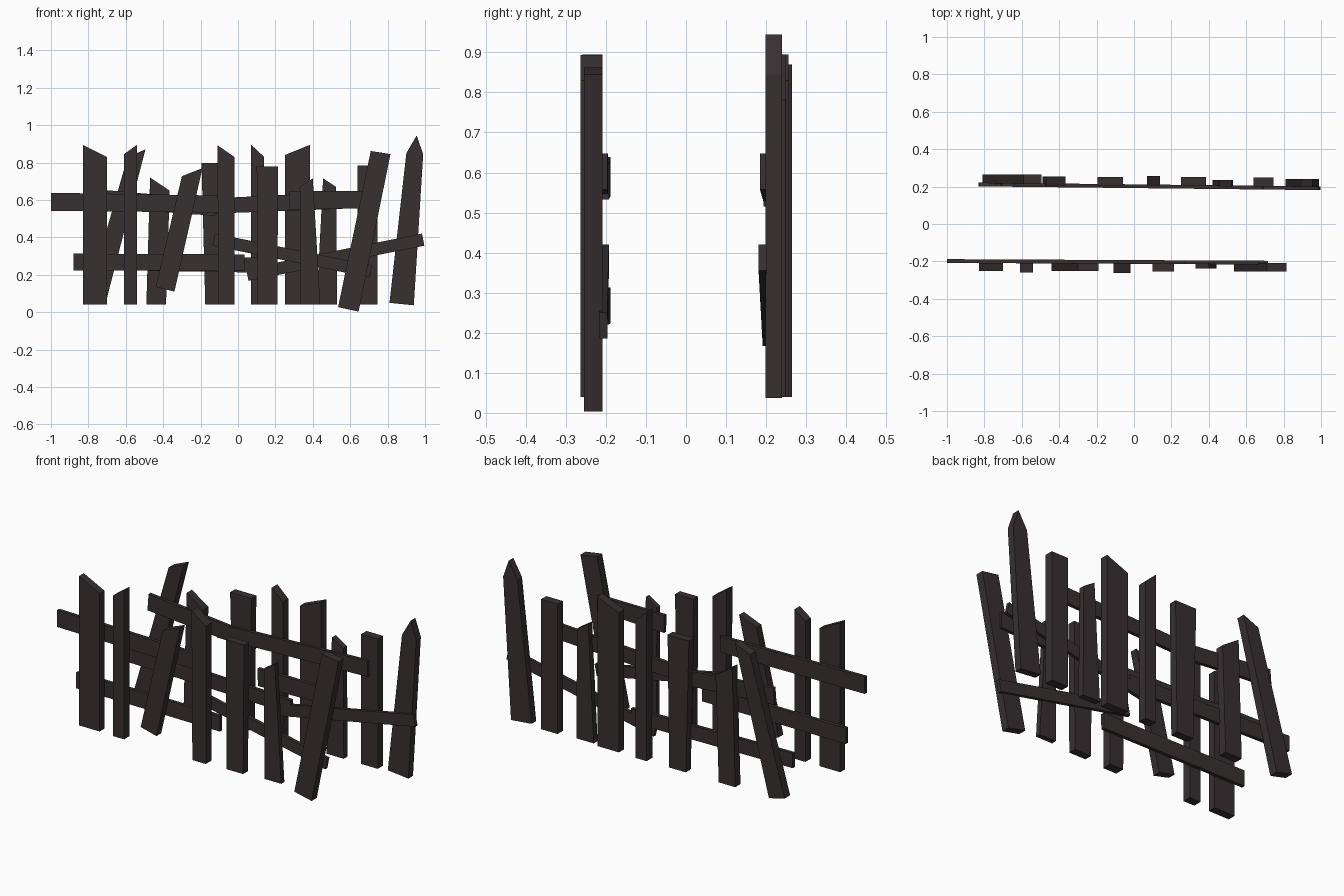
import bpy, bmesh

if "Cube" in bpy.data.objects:
    bpy.data.objects.remove(bpy.data.objects["Cube"])

wood = bpy.data.materials.new("dark_brown_wood")
wood.diffuse_color = (0.040, 0.029, 0.031, 1)
wood.use_nodes = True
wood.node_tree.nodes["Principled BSDF"].inputs["Base Color"].default_value = wood.diffuse_color


def board(name, pts, y0a, y1a, tilt=0.0):
    """Extrude an x-z outline from y0a to y1a; tilt shifts y with x."""
    bm = bmesh.new()
    front = [bm.verts.new((x, y0a + tilt * x, z)) for x, z in pts]
    back = [bm.verts.new((x, y1a + tilt * x, z)) for x, z in pts]
    bm.faces.new(front)
    bm.faces.new(back[::-1])
    n = len(pts)
    for i in range(n):
        j = (i + 1) % n
        bm.faces.new((front[i], back[i], back[j], front[j]))
    bmesh.ops.recalc_face_normals(bm, faces=bm.faces)
    me = bpy.data.meshes.new(name)
    bm.to_mesh(me)
    bm.free()
    me.materials.append(wood)
    bpy.context.collection.objects.link(bpy.data.objects.new(name, me))


def upright(l, r, zl, zr):
    """Straight picket outline with a slanted top."""
    return [(l, .04), (r, .04), (r, zr), (l, zl)]


def rail(name, x0, z0, x1, z1, h0, h1, y, tilt):
    """Horizontal plank between two centre points."""
    s = (z1 - z0) / (x1 - x0)
    pts = [(x0 + s * h0 / 2, z0 - h0 / 2), (x1 + s * h1 / 2, z1 - h1 / 2),
           (x1 - s * h1 / 2, z1 + h1 / 2), (x0 - s * h0 / 2, z0 + h0 / 2)]
    board(name, pts, y - .010, y + .010, tilt)


# Front fence pickets: outline, outer y
front = [
    (upright(-.83, -.70, .895, .83), -.252),
    (upright(-.61, -.54, .845, .895), -.258),
    ([(-.44, .135), (-.34, .11), (-.19, .77), (-.30, .727)], -.252),
    ([(-.105, .04), (-.02, .04), (-.02, .83), (-.11, .893)], -.263),
    ([(.105, .04), (.21, .04), (.215, .78), (.10, .78)], -.253),
    ([(.335, .04), (.44, .04), (.40, .715), (.33, .67)], -.238),
    ([(.535, .027), (.645, .003), (.815, .845), (.71, .862)], -.255),
]
for i, (pts, y) in enumerate(front):
    board(f"front_picket_{i + 1}", pts, y, -.209)

# Back fence pickets: outline, inner y, outer y
back = [
    ([(-.81, .065), (-.71, .04), (-.495, .87), (-.59, .83)], .215, .264),
    ([(-.49, .04), (-.385, .04), (-.365, .65), (-.47, .72)], .207, .254),
    ([(-.175, .04), (-.07, .04), (-.06, .797), (-.195, .797)], .207, .252),
    (upright(.07, .14, .895, .83), .205, .256),
    (upright(.25, .385, .84, .895), .203, .25),
    ([(.42, .04), (.53, .04), (.525, .67), (.455, .715)], .20, .235),
    ([(.64, .04), (.745, .04), (.745, .783), (.64, .783)], .20, .248),
    ([(.81, .05), (.94, .037), (.99, .845), (.955, .945), (.90, .85)],
     .198, .24),
]
for i, (pts, y0, y1) in enumerate(back):
    board(f"back_picket_{i + 1}", pts, y0, y1)

# Front fence rails, on the inner side
for n, a in (("upper_left", (-1, .59, -.08, .578, .097, .09)),
             ("upper_right", (.275, .597, .70, .602, .10, .09)),
             ("lower_left", (-.88, .268, .035, .265, .09, .088)),
             ("lower_right", (-.13, .388, .71, .218, .065, .065))):
    rail("front_rail_" + n, *a, -.203, -.005)

# Back fence rails, on the inner side
for n, a in (("upper_left", (-.71, .605, -.12, .558, .095, .085)),
             ("upper_right", (-.27, .562, .69, .603, .08, .09)),
             ("lower_left", (-.83, .27, .20, .25, .085, .08)),
             ("lower_right", (.05, .20, .99, .388, .065, .065))):
    rail("back_rail_" + n, *a, .202, -.011)
